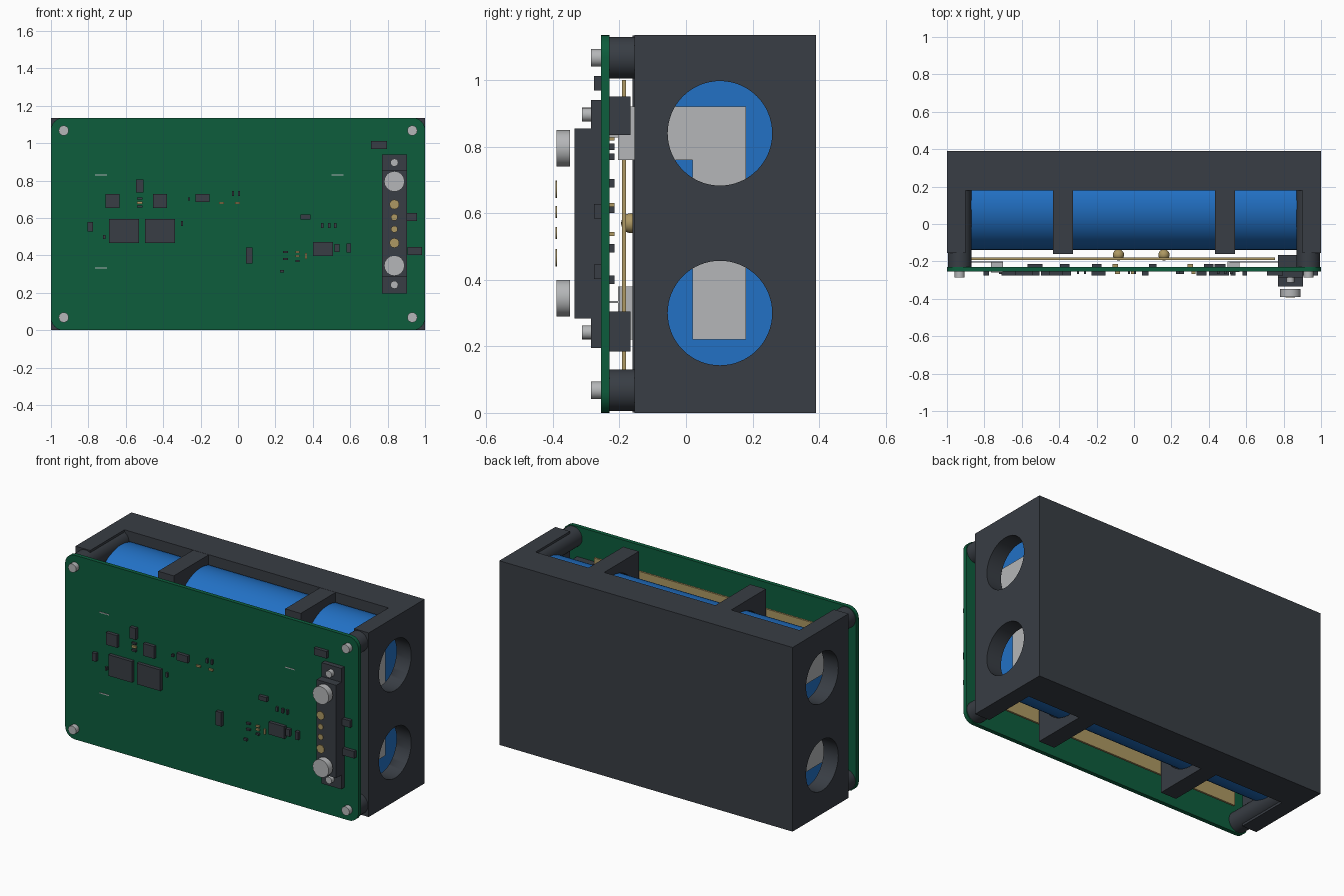
import bpy, bmesh, math
from mathutils import Matrix, Vector

if "Cube" in bpy.data.objects:
    bpy.data.objects.remove(bpy.data.objects["Cube"], do_unlink=True)


def material(name, rgb):
    m = bpy.data.materials.new(name)
    m.use_nodes = True
    m.diffuse_color = (*rgb, 1)
    m.node_tree.nodes["Principled BSDF"].inputs["Base Color"].default_value = (*rgb, 1)
    return m


DARK = material("dark plastic", (0.040, 0.047, 0.058))
GREEN = material("board green", (0.004, 0.110, 0.046))
BLUE = material("cell blue", (0.016, 0.165, 0.560))
METAL = material("nickel", (0.46, 0.47, 0.48))
GOLD = material("gold", (0.42, 0.315, 0.125))


def finish(bm, name, mat, smooth=False):
    me = bpy.data.meshes.new(name)
    bm.to_mesh(me)
    bm.free()
    me.materials.append(mat)
    ob = bpy.data.objects.new(name, me)
    bpy.context.collection.objects.link(ob)
    if smooth:
        bpy.ops.object.select_all(action='DESELECT')
        ob.select_set(True)
        bpy.context.view_layer.objects.active = ob
        bpy.ops.object.shade_smooth_by_angle(angle=math.radians(40))
    return ob


def add_box(bm, x, y, z):
    """Box from three (low, high) ranges."""
    lo, hi = Vector((x[0], y[0], z[0])), Vector((x[1], y[1], z[1]))
    mat = Matrix.Translation((lo + hi) / 2) @ Matrix.Diagonal((*(hi - lo), 1))
    return bmesh.ops.create_cube(bm, size=1, matrix=mat)["verts"]


def boxes(name, mat, *ranges):
    bm = bmesh.new()
    for r in ranges:
        add_box(bm, *r)
    return finish(bm, name, mat)


def cylinder(name, mat, axis, span, a, b, r, sides=24):
    """Cylinder along 'x' at (y=a, z=b) or along 'y' at (x=a, z=b)."""
    mid, length = (span[0] + span[1]) / 2, abs(span[1] - span[0])
    if axis == 'x':
        m = Matrix.Translation((mid, a, b)) @ Matrix.Rotation(math.pi / 2, 4, 'Y')
    else:
        m = Matrix.Translation((a, mid, b)) @ Matrix.Rotation(math.pi / 2, 4, 'X')
    bm = bmesh.new()
    bmesh.ops.create_cone(bm, cap_ends=True, segments=sides, radius1=r, radius2=r,
                          depth=length, matrix=m)
    return finish(bm, name, mat, True)


def cut(ob, cutters):
    for c in cutters:
        mod = ob.modifiers.new("cut", 'BOOLEAN')
        mod.operation, mod.solver, mod.object = 'DIFFERENCE', 'EXACT', c
        bpy.context.view_layer.objects.active = ob
        bpy.ops.object.modifier_apply(modifier=mod.name)
        bpy.data.objects.remove(c, do_unlink=True)


H = 1.135                    # overall height
CELL_Y, CELL_Z = 0.102, (0.30, 0.84)


def bores():
    return [cylinder("bore_cutter", DARK, 'x', (-0.9, 0.9), CELL_Y, z, 0.244, 64) for z in CELL_Z]


# Battery case: open at front, top and bottom, with round end windows
case = boxes("battery_case", DARK, ((-1, 1), (-0.155, 0.39), (0, H)))
opening = boxes("opening_cutter", DARK, ((-0.9, 0.9), (-0.3, 0.18), (-0.1, H + 0.1)))
windows = [cylinder("window_cutter", DARK, 'x', (-1.1, 1.1), CELL_Y, z, 0.157, 64) for z in CELL_Z]
cut(case, [opening] + bores() + windows)

# Cradle ribs hugging the cells
for name, x in (("right_rib", (-0.433, -0.326)), ("left_rib", (0.433, 0.54))):
    rib = boxes(name, DARK, (x, (-0.16, 0.185), (0.001, H - 0.001)))
    cut(rib, bores())

# Battery cells
for name, z in zip(("lower_cell", "upper_cell"), CELL_Z):
    cylinder(name, BLUE, 'x', (-0.872, 0.872), CELL_Y, z, 0.24, 64)

# Nickel strips: a linked pair on the left, one per cell on the right
boxes("left_cell_link", METAL,
      ((0.873, 0.88), (0.02, 0.18), (0.22, 0.92)),
      ((0.873, 0.88), (-0.2, 0.02), (0.76, 0.92)),
      ((0.51, 0.88), (-0.205, -0.2), (0.76, 0.92)),
      ((0.50, 0.565), (-0.257, -0.2), (0.827, 0.833)))
for name, z in (("lower_right_tab", 0.30), ("upper_right_tab", 0.84)):
    slot = 0.333 if z < 0.5 else 0.83
    boxes(name, METAL,
          ((-0.88, -0.873), (-0.2, 0.18), (z - 0.08, z + 0.08)),
          ((-0.88, -0.70), (-0.205, -0.2), (z - 0.08, z + 0.08)),
          ((-0.765, -0.70), (-0.258, -0.2), (slot - 0.003, slot + 0.003)))

# Corner posts and screws
for sx in (-1, 1):
    for z in (0.068, H - 0.068):
        cylinder("corner_post", DARK, 'y', (-0.23, 0.185), sx * 0.932, z, 0.063, 32)
        cylinder("corner_screw", METAL, 'y', (-0.285, -0.25), sx * 0.932, z, 0.027, 16)

# Circuit board with rounded corners
bm = bmesh.new()
add_box(bm, (-1, 1), (-0.255, -0.23), (0, H))
edges = [e for e in bm.edges if abs(e.verts[0].co.y - e.verts[1].co.y) > 0.01]
bmesh.ops.bevel(bm, geom=edges, offset=0.065, segments=8, profile=0.5, affect='EDGES')
finish(bm, "circuit_board", GREEN, True)

# Insulating sheet and the two sensor beads on it
boxes("insulating_sheet", GOLD, ((-0.87, 0.755), (-0.192, -0.18), (0.13, 1.0)))
for x in (-0.083, 0.16):
    bm = bmesh.new()
    bmesh.ops.create_uvsphere(bm, u_segments=20, v_segments=12, radius=0.03,
                              matrix=Matrix.Translation((x, -0.165, 0.57)))
    finish(bm, "sensor_bead", GOLD, True)


def chips(name, mat, y, rows):
    """Components given as x, z, width, height."""
    boxes(name, mat, *[((x - w / 2, x + w / 2), y, (z - h / 2, z + h / 2)) for x, z, w, h in rows])


# Components on the front of the board
chips("large_chips", DARK, (-0.276, -0.25), [
    (-.61, .53, .16, .13), (-.417, .53, .16, .13), (-.67, .69, .075, .075),
    (-.417, .69, .075, .075), (-.525, .77, .04, .07), (-.79, .553, .027, .05),
    (-.19, .707, .075, .043), (.06, .40, .037, .086), (.455, .434, .107, .075),
    (.753, .99, .086, .043), (.36, .604, .053, .027), (.53, .44, .027, .043),
    (.592, .438, .022, .048), (.93, .606, .055, .043), (.945, .424, .08, .043)])
chips("small_chips", DARK, (-0.268, -0.25), [
    (-.30, .57, .011, .027), (-.715, .498, .011, .02), (-.262, .70, .012, .016),
    (-.027, .73, .012, .027), (.005, .73, .012, .027), (.235, .315, .022, .014),
    (.45, .56, .012, .027), (.488, .56, .012, .027), (.52, .56, .012, .027),
    (.254, .418, .025, .011), (.254, .381, .025, .011), (.318, .37, .022, .011),
    (-.525, .704, .03, .011), (-.525, .66, .03, .011)])
chips("gold_chips", GOLD, (-0.266, -0.25), [
    (-.525, .682, .03, .014), (-.088, .68, .027, .011), (-.003, .68, .027, .011),
    (.318, .418, .022, .011), (.318, .397, .022, .011), (.364, .397, .011, .032)])

# Small parts on the back of the board
chips("rear_chips", DARK, (-0.235, -0.215), [
    (-.53, .80, .08, .02), (-.37, .77, .05, .02), (-.2, .69, .05, .025),
    (.40, .61, .05, .02), (.46, .495, .06, .025), (.1, .40, .04, .025)])
chips("rear_gold_chips", GOLD, (-0.235, -0.215), [(-.1, .825, .03, .012), (.3, .625, .03, .012),
                                                  (.3, .537, .03, .012)])

# Magnetic connector: base, raised body and rear anchor blocks
CX = 0.836
boxes("connector_base", DARK, ((0.77, 0.904), (-0.285, -0.25), (0.195, 0.94)))
boxes("connector_body", DARK, ((0.77, 0.904), (-0.335, -0.28), (0.283, 0.855)))
for z in ((0.185, 0.305), (0.835, 0.95)):
    boxes("connector_anchor", DARK, ((0.77, 0.904), (-0.235, -0.167), z))
for z in (0.242, 0.896):
    cylinder("connector_screw", METAL, 'y', (-0.312, -0.28), CX, z, 0.021, 16)
for z in (0.345, 0.795):
    cylinder("connector_magnet", METAL, 'y', (-0.389, -0.348), CX, z, 0.055, 16)
for z, r in ((0.466, 0.026), (0.54, 0.018), (0.603, 0.018), (0.672, 0.026)):
    cylinder("contact_pin", GOLD, 'y', (-0.392, -0.387), CX, z, r, 16)
